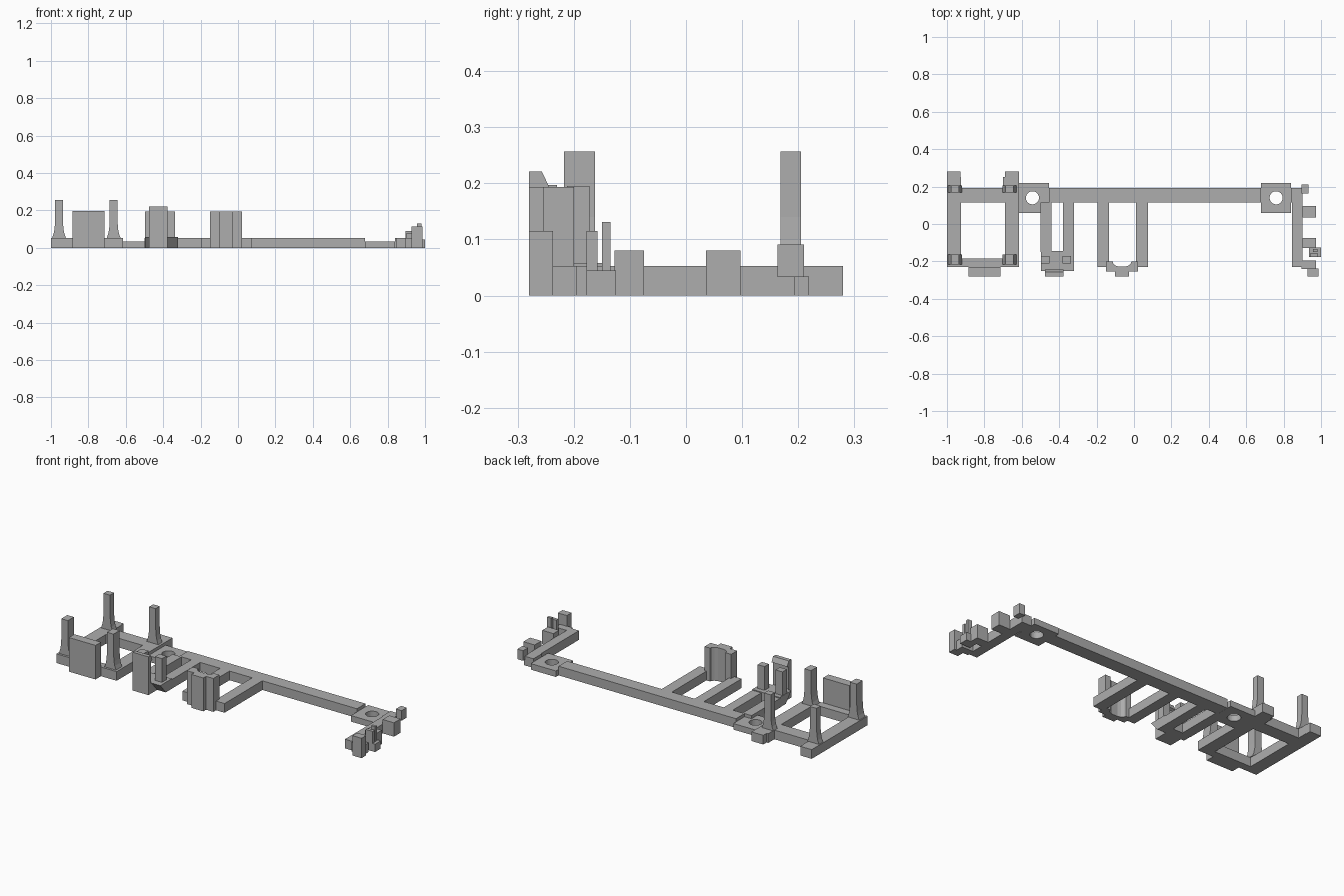
import bpy
import bmesh
from mathutils import Vector

if "Cube" in bpy.data.objects:
    bpy.data.objects.remove(bpy.data.objects["Cube"], do_unlink=True)

grey = bpy.data.materials.new("plain grey")
grey.use_nodes = True
GREY = (0.42, 0.42, 0.42, 1)
grey.diffuse_color = GREY
grey.node_tree.nodes["Principled BSDF"].inputs["Base Color"].default_value = GREY

RAIL = 0.053          # thickness of the rails
PAD = 0.035           # thickness of the screw pads


def prism(name, outline, axis, low, high):
    """Extrude a 2D outline along one axis (the outline uses the other two)."""
    bm = bmesh.new()
    verts = []
    for point in outline:
        co = list(point)
        co.insert("xyz".index(axis), low)
        verts.append(bm.verts.new(co))
    face = bm.faces.new(verts)
    moved = bmesh.ops.extrude_face_region(bm, geom=[face])["geom"]
    shift = Vector([high - low if a == axis else 0 for a in "xyz"])
    bmesh.ops.translate(bm, vec=shift, verts=[g for g in moved if isinstance(g, bmesh.types.BMVert)])
    bmesh.ops.recalc_face_normals(bm, faces=bm.faces[:])
    mesh = bpy.data.meshes.new(name)
    bm.to_mesh(mesh)
    bm.free()
    mesh.materials.append(grey)
    obj = bpy.data.objects.new(name, mesh)
    bpy.context.collection.objects.link(obj)
    return obj


def box(name, x0, x1, y0, y1, z1, z0=0):
    return prism(name, [(x0, y0), (x1, y0), (x1, y1), (x0, y1)], "z", z0, z1)


# Long rear rail, in sections between the thinner screw pads
box("rail_frame_section", -0.93, -0.63, 0.115, 0.193, RAIL)
box("rail_main_section", -0.455, 0.68, 0.115, 0.193, RAIL)
box("rail_end_section", 0.84, 0.90, 0.115, 0.193, RAIL)


# Screw pads with a round hole
def screw_pad(name, x, width):
    pad = box(name, x - width / 2, x + width / 2, 0.06, 0.218, PAD)
    bpy.ops.mesh.primitive_cylinder_add(vertices=32, radius=0.035, depth=0.3, location=(x, 0.14, 0))
    cutter = bpy.context.object
    cutter.hide_render = True
    mod = pad.modifiers.new("hole", "BOOLEAN")
    mod.object = cutter
    mod.solver = "EXACT"
    bpy.context.view_layer.objects.active = pad
    bpy.ops.object.modifier_apply(modifier="hole")
    bpy.data.objects.remove(cutter, do_unlink=True)


screw_pad("screw_pad_right", -0.543, 0.175)
screw_pad("screw_pad_left", 0.76, 0.16)

# Square frame with rear ears
box("frame_outer_leg", -1, -0.925, -0.23, 0.25, RAIL)
box("frame_inner_leg", -0.69, -0.615, -0.23, 0.25, RAIL)
box("frame_outer_ear", -1, -0.927, 0.25, 0.28, RAIL)
box("frame_inner_ear", -0.69, -0.615, 0.25, 0.28, RAIL)
box("frame_inner_ear_step", -0.70, -0.69, 0.193, 0.25, RAIL)
box("frame_front_rail", -0.93, -0.68, -0.23, -0.185, RAIL)
box("frame_front_plate", -0.885, -0.715, -0.28, -0.23, 0.197)

# Four posts with flared feet
half = [(0.037, RAIL), (0.029, 0.075), (0.024, 0.1), (0.021, 0.14), (0.021, 0.257)]
for side, cx in (("outer", -0.957), ("inner", -0.665)):
    outline = [(cx + x, z) for x, z in half] + [(cx - x, z) for x, z in reversed(half)]
    prism(side + "_front_post", outline, "y", -0.217, -0.162)
    prism(side + "_back_post", outline, "y", 0.168, 0.205)

# First clip: two arms, undercut base, posts and a tall front plate
box("clip_arm_right", -0.50, -0.442, -0.15, 0.115, RAIL)
box("clip_arm_left", -0.38, -0.322, -0.15, 0.115, RAIL)
prism("clip_base", [(-0.145, 0), (-0.20, 0), (-0.25, 0.058), (-0.145, 0.058)], "x", -0.498, -0.322)
box("clip_post_right", -0.497, -0.452, -0.212, -0.172, 0.195, 0.05)
box("clip_post_left", -0.382, -0.338, -0.212, -0.172, 0.195, 0.05)
box("clip_plate", -0.477, -0.377, -0.28, -0.257, 0.221)
box("clip_plate_foot", -0.477, -0.377, -0.257, -0.20, 0.058)
prism("clip_plate_lip", [(-0.257, 0.221), (-0.257, 0.185), (-0.243, 0.192)], "x", -0.477, -0.377)

# Second clip: two arms and a curved cradle
box("cradle_arm_right", -0.195, -0.135, -0.23, 0.115, RAIL)
box("cradle_arm_left", 0.01, 0.075, -0.23, 0.115, RAIL)
mid = -0.064
side = [(0.038, -0.28), (0.038, -0.255), (0.085, -0.255), (0.085, -0.2),
        (0.050, -0.2), (0.047, -0.212), (0.036, -0.222), (0.018, -0.228)]
cradle = [(mid + x, y) for x, y in side] + [(mid - x, y) for x, y in reversed(side)]
prism("cradle", cradle, "z", 0, 0.193)

# Far end: short leg with small lugs and fins
box("end_leg", 0.845, 0.90, -0.23, 0.193, RAIL)
box("end_back_lug", 0.895, 0.932, 0.163, 0.21, 0.091, 0.033)
box("end_middle_lug", 0.90, 0.972, 0.036, 0.097, 0.08)
box("end_stop_lug", 0.90, 0.972, -0.127, -0.075, 0.08)
box("end_slot_base", 0.935, 1, -0.177, -0.125, 0.045)
box("end_slot_fin", 0.94, 0.985, -0.177, -0.158, 0.115)
box("end_slot_tab", 0.957, 0.982, -0.15, -0.135, 0.131)
box("end_front_lug", 0.895, 0.972, -0.24, -0.195, RAIL)
box("end_front_block", 0.928, 0.986, -0.28, -0.237, 0.115)
